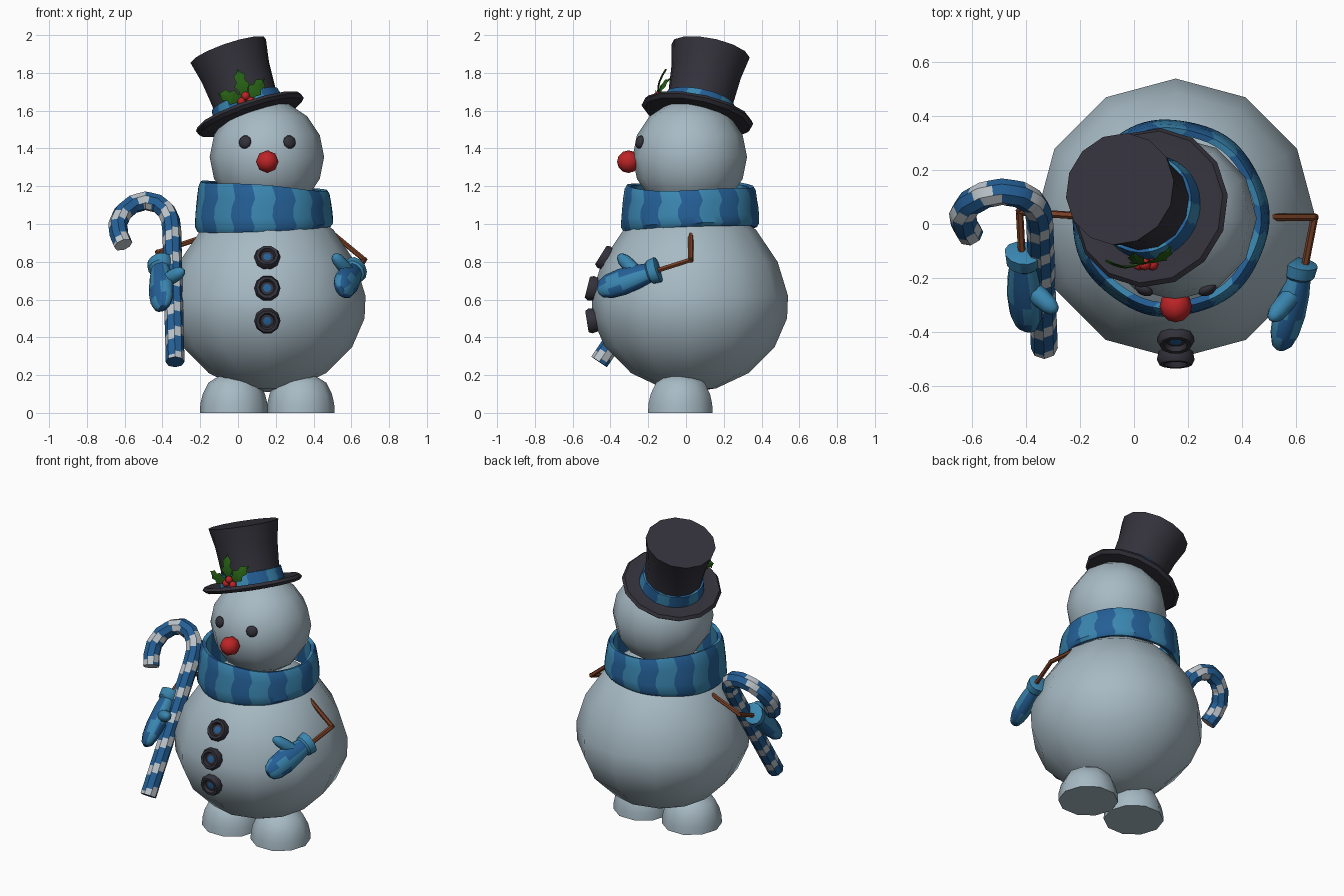
import bpy, bmesh, math
from mathutils import Vector as V

if "Cube" in bpy.data.objects:
    bpy.data.objects.remove(bpy.data.objects["Cube"])


def colour(name, r, g, b):
    m = bpy.data.materials.new(name)
    m.diffuse_color = [((c / 255 + 0.055) / 1.055) ** 2.4 for c in (r, g, b)] + [1]
    m.use_nodes = True
    m.node_tree.nodes["Principled BSDF"].inputs["Base Color"].default_value = m.diffuse_color
    return m


SNOW = colour("snow", 167, 186, 196)
COAL = colour("coal", 51, 49, 58)
DARK = colour("dark_blue", 36, 95, 150)
LIGHT = colour("light_blue", 58, 134, 176)
PALE = colour("pale_grey", 188, 196, 202)
RED = colour("red", 188, 36, 38)
GREEN = colour("green", 38, 94, 20)
BROWN = colour("brown", 122, 64, 38)


def skin(name, rings, mats, rule=None, loop=False, angle=40):
    """Join equal rings of points into a surface; rule(ring, segment) picks the material."""
    bm = bmesh.new()
    rows = [[bm.verts.new(p) for p in ring] for ring in rings]
    n = len(rows[0])
    for i in range(len(rows) if loop else len(rows) - 1):
        a, b = rows[i], rows[(i + 1) % len(rows)]
        for j in range(n):
            k = (j + 1) % n
            f = bm.faces.new((a[j], a[k], b[k], b[j]))
            f.material_index = rule(i, j) if rule else 0
    if not loop:
        bm.faces.new(rows[0][::-1])
        bm.faces.new(rows[-1]).material_index = rule(len(rows) - 2, 0) if rule else 0
    bmesh.ops.remove_doubles(bm, verts=bm.verts, dist=0.0003)
    bmesh.ops.recalc_face_normals(bm, faces=bm.faces)
    me = bpy.data.meshes.new(name)
    bm.to_mesh(me)
    bm.free()
    for m in mats:
        me.materials.append(m)
    ob = bpy.data.objects.new(name, me)
    bpy.context.collection.objects.link(ob)
    bpy.ops.object.select_all(action='DESELECT')
    ob.select_set(True)
    bpy.context.view_layer.objects.active = ob
    bpy.ops.object.shade_smooth_by_angle(angle=math.radians(angle))
    return ob


def lathe(name, profile, n, centre, mats, axis=(0, 0, 1), wave=0, **kw):
    """Turn an (r, z) profile about an axis; wave twists every other ring."""
    q = V(axis).to_track_quat('Z', 'Y')
    rings = []
    for i, (r, z) in enumerate(profile):
        angles = [2 * math.pi * j / n + wave * (i % 2) for j in range(n)]
        rings.append([V(centre) + q @ V((r * math.cos(a), r * math.sin(a), z)) for a in angles])
    return skin(name, rings, mats, **kw)


def tube(name, pts, radii, n, up, mats, **kw):
    """Sweep ellipses along a path."""
    pts = [V(p) for p in pts]
    rings = []
    for i, p in enumerate(pts):
        t = (pts[min(i + 1, len(pts) - 1)] - pts[max(i - 1, 0)]).normalized()
        u = t.cross(V(up)).normalized()
        v = u.cross(t)
        ru, rv = radii[i]
        rings.append([p + u * ru * math.cos(2 * math.pi * j / n) + v * rv * math.sin(2 * math.pi * j / n)
                      for j in range(n)])
    return skin(name, rings, mats, **kw)


def ball(name, r, n, centre, mats, axis=(0, 0, 1), squash=1.0, rows=8):
    prof = [(r * math.sin(math.pi * i / rows), -r * squash * math.cos(math.pi * i / rows))
            for i in range(rows + 1)]
    return lathe(name, prof, n, centre, mats, axis, angle=60)


# Snow body, head and feet
lathe("body", [(0, .11), (.14, .13), (.31, .21), (.45, .35), (.515, .50), (.52, .62), (.465, .80),
               (.35, .97), (.2, 1.08), (0, 1.11)], 12, (.155, .02, 0), [SNOW], angle=60)
ball("head", .303, 12, (.153, .02, 1.355), [SNOW])
for side, x in (("left", -.022), ("right", .332)):
    lathe(side + "_foot", [(.18, 0), (.177, .05), (.165, .1), (.135, .16), (.07, .2), (0, .21)],
          10, (x, -.03, 0), [SNOW], angle=60)

# Face
ball("nose", .06, 8, (.155, -.305, 1.33), [RED], axis=(0, -1, 0), rows=6)
for side, s in (("left", -1), ("right", 1)):
    ball(side + "_eye", .036, 10, (.155 + s * .118, -.245, 1.434), [COAL],
         axis=(s * .4, -.9, .2), squash=.55, rows=6)

# Buttons with a blue centre
for k, (y, z, tilt) in enumerate(((-.434, .825, 32), (-.503, .66, 14), (-.505, .487, -9))):
    a = math.radians(tilt)
    lathe(f"button_{k + 1}", [(0, -.03), (.064, -.03), (.07, .0), (.06, .02), (.044, .02), (.036, .002),
                              (.022, .004), (0, .006)], 10, (.155, y, z), [COAL, DARK],
          axis=(0, -math.cos(a), math.sin(a)), rule=lambda i, j: int(i == 6))

# Striped scarf: a closed collar, slightly taller on one side
N = 80
rows = [(.352, 0), (.366, .1), (.364, .3), (.36, .5), (.354, .7), (.347, .9), (.335, 1),
        (.312, .97), (.315, .5), (.325, .04)]
rings = []
for i, (r, h) in enumerate(rows):
    ring = []
    for j in range(N):
        a = 2 * math.pi * j / N
        low = .972 - .0 + .014 * math.cos(a) + .012 * math.sin(a)
        top = 1.202 - .024 * math.cos(a) + .006 * math.sin(3 * a)
        b = a + .035 * math.sin(i * 1.9)
        rr = r * (1 + .008 * math.cos(7 * a))
        ring.append(V((.135 + rr * math.cos(b), .022 + rr * math.sin(b), low + (top - low) * h)))
    rings.append(ring)
skin("scarf", rings, [DARK, LIGHT], rule=lambda i, j: (j + 2) // 4 % 2, loop=True)

# Tilted top hat and its band
HAT, UP = (.063, .06, 1.58), (-.343, .209, 1)
lathe("top_hat", [(0, -.02), (.2, -.026), (.285, -.018), (.302, 0), (.288, .018), (.2, .008), (.178, .014),
                  (.176, .1), (.188, .24), (.212, .362), (0, .362)], 14, HAT, [COAL], UP, angle=35)
lathe("hat_band", [(.196, .008), (.193, .03), (.189, .055), (.185, .082), (.165, .082), (.165, .008)],
      48, HAT, [DARK, LIGHT], UP, wave=.05, loop=True, rule=lambda i, j: int(j % 8 > 4))

# Holly leaves and berries
LEAF = [(0, .008), (.2, .03), (.32, .022), (.5, .042), (.62, .024), (.8, .032), (.88, .014), (1, .001)]
root = V((.042, -.135, 1.65))
for k, tip in enumerate(((-.105, -.135, 1.69), (-.002, -.105, 1.82), (.138, -.085, 1.77))):
    d = V(tip) - root
    pts = [root + d * t + V((0, -.025 * math.sin(math.pi * t), 0)) for t, w in LEAF]
    tube(f"holly_leaf_{k + 1}", pts, [(w, .005) for t, w in LEAF], 4, (0, -1, 0), [GREEN], angle=20)
for k, (x, z) in enumerate(((.04, 1.678), (.018, 1.648), (.068, 1.65))):
    ball(f"berry_{k + 1}", .023, 8, (x, -.15, z), [RED], rows=6)

# Stick arms
for side, pts in (("left", [(-.2, .03, .925), (-.425, .045, .85), (-.415, -.14, .77)]),
                  ("right", [(.5, .025, .95), (.67, .025, .81), (.63, -.18, .745)])):
    for part, a, b in (("upper", pts[0], pts[1]), ("lower", pts[1], pts[2])):
        d = (V(b) - V(a)).normalized() * .009
        tube(f"{side}_{part}_arm", [V(a) - d, V(b) + d], [(.014, .014)] * 2, 6, (.1, .2, 1), [BROWN])

# Mittens: flared cuff, rounded hand, thumb
HAND = [(0, .052, .062), (.01, .06, .072), (.14, .058, .066), (.17, .046, .054), (.35, .054, .066),
        (.6, .056, .076), (.82, .048, .07), (.95, .034, .05), (1, .015, .025)]
for side, a, b, t0, t1 in (
        ("left", (-.415, -.105, .80), (-.40, -.39, .555), (-.385, -.24, .70), (-.288, -.325, .755)),
        ("right", (.622, -.145, .76), (.545, -.465, .65), (.59, -.26, .74), (.508, -.355, .835))):
    a, b, t0, t1 = V(a), V(b), V(t0), V(t1)
    tube(side + "_mitten", [a.lerp(b, h[0]) for h in HAND], [h[1:] for h in HAND], 12, t1 - t0,
         [LIGHT, DARK], rule=lambda i, j: int(i > 2 and (j + (i == 5)) % 4 < 2))
    tube(side + "_thumb", [t0.lerp(t1, t) for t in (0, .4, .75, .93, 1)],
         [(r, r) for r in (.036, .038, .034, .022, .008)], 8, b - a, [LIGHT], angle=60)

# Candy cane: leaning shaft and hook with spiral stripes
path = [(-.333, .27), (-.35, .96), (-.357, 1.02), (-.38, 1.07), (-.425, 1.108), (-.49, 1.123), (-.555, 1.105),
        (-.61, 1.06), (-.637, 1.0), (-.63, .945), (-.607, .89)]
path = [V((x, -.46 + .68 * (z - .27), z)) for x, z in path]
pts = []
for p, q in zip(path, path[1:]):
    steps = max(1, round((q - p).length / .02))
    pts += [p.lerp(q, s / steps) for s in range(steps)]
pts.append(path[-1])
tube("candy_cane", pts, [(.05, .05)] * len(pts), 8, (0, -1, .68), [DARK, PALE],
     rule=lambda i, j: int((i + j) % 8 < 3))
